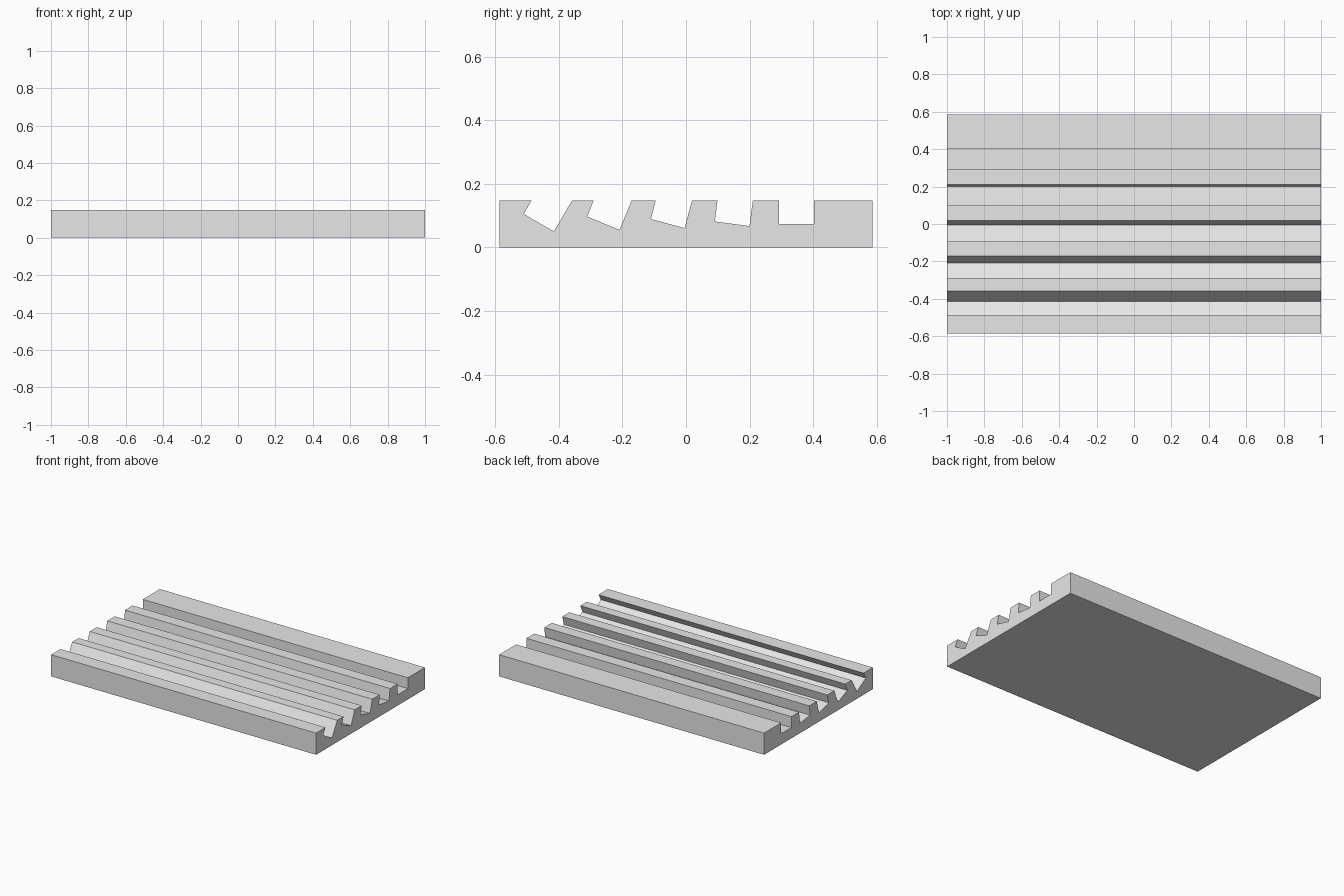
import bpy
import bmesh
from math import radians, sin, cos, tan

cube = bpy.data.objects.get("Cube")
if cube:
    bpy.data.objects.remove(cube, do_unlink=True)

HALF_LENGTH = 1.0
HALF_DEPTH = 0.586
HEIGHT = 0.148
SLOT_WIDTH = 0.11
FIRST_SLOT = -0.4625
SLOT_STEP = 0.2025
SLOT_ANGLES = (30, 22.5, 15, 7.5, 0)


def slot_points(centre, degrees):
    """Section of one tilted slot, from front lip to back lip."""
    a = radians(degrees)
    floor = HEIGHT / 2 + 0.026 * (1 - cos(a))
    dy, dz = SLOT_WIDTH / 2 * cos(a), SLOT_WIDTH / 2 * sin(a)
    front = (centre - dy, floor + dz)
    back = (centre + dy, floor - dz)

    def lip(corner):
        return (corner[0] + (HEIGHT - corner[1]) * tan(a), HEIGHT)

    return [lip(front), front, back, lip(back)]


# Side section of the slotted block
section = [(-HALF_DEPTH, 0), (-HALF_DEPTH, HEIGHT)]
for i, angle in enumerate(SLOT_ANGLES):
    section += slot_points(FIRST_SLOT + i * SLOT_STEP, angle)
section += [(HALF_DEPTH, HEIGHT), (HALF_DEPTH, 0)]

# Extrude the section along the length
bm = bmesh.new()
end = bm.faces.new([bm.verts.new((-HALF_LENGTH, y, z)) for y, z in section])
result = bmesh.ops.extrude_face_region(bm, geom=[end], use_keep_orig=True)
moved = [v for v in result["geom"] if isinstance(v, bmesh.types.BMVert)]
bmesh.ops.translate(bm, verts=moved, vec=(2 * HALF_LENGTH, 0, 0))
bmesh.ops.recalc_face_normals(bm, faces=bm.faces)
mesh = bpy.data.meshes.new("slotted_block")
bm.to_mesh(mesh)
bm.free()
block = bpy.data.objects.new("slotted_block", mesh)
bpy.context.collection.objects.link(block)

# Plain grey finish
grey = bpy.data.materials.new("light_grey")
grey.use_nodes = True
colour = (0.8, 0.8, 0.8, 1)
grey.diffuse_color = colour
grey.node_tree.nodes["Principled BSDF"].inputs["Base Color"].default_value = colour
mesh.materials.append(grey)
